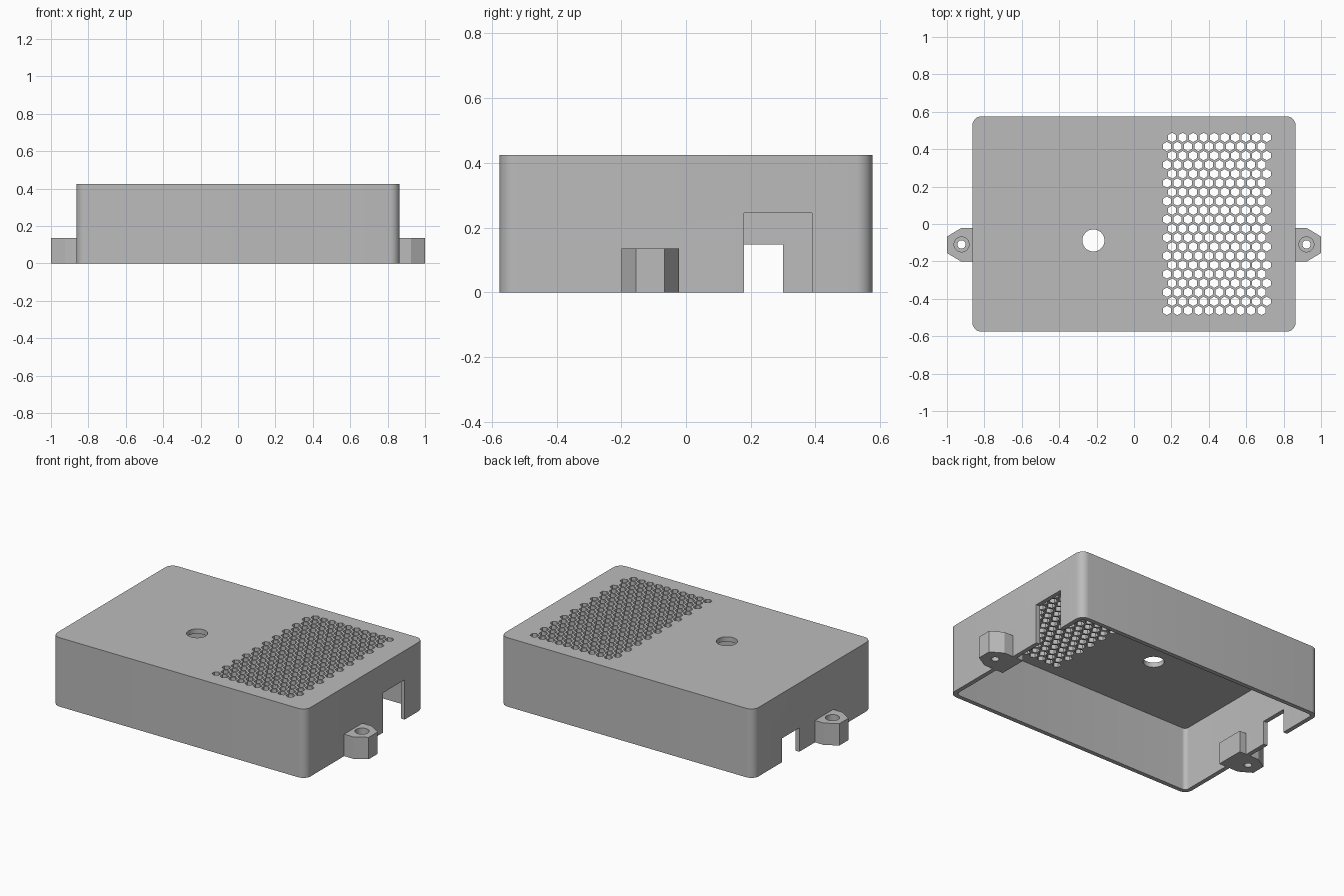
import bpy, bmesh, math

if "Cube" in bpy.data.objects:
    bpy.data.objects.remove(bpy.data.objects["Cube"])

grey = bpy.data.materials.new("case_grey")
grey.diffuse_color = (0.5, 0.5, 0.5, 1)
grey.use_nodes = True
grey.node_tree.nodes["Principled BSDF"].inputs["Base Color"].default_value = grey.diffuse_color


def rounded_rect(hx, hy, r, seg=8):
    pts = []
    for sx, sy, a0 in ((1, 1, 0), (-1, 1, 90), (-1, -1, 180), (1, -1, 270)):
        for i in range(seg + 1):
            a = math.radians(a0 + 90 * i / seg)
            pts.append((sx * (hx - r) + r * math.cos(a), sy * (hy - r) + r * math.sin(a)))
    return pts


def polygon(cx, cy, r, n, turn=0):
    return [(cx + r * math.cos(turn + 2 * math.pi * i / n),
             cy + r * math.sin(turn + 2 * math.pi * i / n)) for i in range(n)]


def rect(x0, x1, y0, y1):
    return [(x0, y0), (x1, y0), (x1, y1), (x0, y1)]


def prisms(name, parts):
    """One object made of extruded outlines: (points, z0, z1)."""
    bm = bmesh.new()
    for pts, z0, z1 in parts:
        low = [bm.verts.new((x, y, z0)) for x, y in pts]
        high = [bm.verts.new((x, y, z1)) for x, y in pts]
        bm.faces.new(low)
        bm.faces.new(high)
        for i in range(len(pts)):
            j = (i + 1) % len(pts)
            bm.faces.new((low[i], low[j], high[j], high[i]))
    bmesh.ops.recalc_face_normals(bm, faces=bm.faces)
    mesh = bpy.data.meshes.new(name)
    bm.to_mesh(mesh)
    bm.free()
    ob = bpy.data.objects.new(name, mesh)
    bpy.context.collection.objects.link(ob)
    mesh.materials.append(grey)
    return ob


def activate(ob):
    bpy.ops.object.select_all(action='DESELECT')
    ob.select_set(True)
    bpy.context.view_layer.objects.active = ob


def cut(ob, parts):
    cutter = prisms("cutter", parts)
    cutter.hide_render = True
    mod = ob.modifiers.new("cut", 'BOOLEAN')
    mod.operation, mod.solver, mod.object = 'DIFFERENCE', 'EXACT', cutter
    activate(ob)
    bpy.ops.object.modifier_apply(modifier=mod.name)
    bpy.data.objects.remove(cutter)


HX, HY, H, WALL, LID = 0.864, 0.576, 0.425, 0.027, 0.03

# Case shell, open underneath
case = prisms("case_shell", [(rounded_rect(HX, HY, 0.05), 0, H)])
cut(case, [(rounded_rect(HX - WALL, HY - WALL, 0.025), -0.1, H - LID)])

# Cable openings in the right and left walls
cut(case, [(rect(0.82, 0.9, 0.18, 0.39), -0.1, 0.245),
           (rect(-0.9, -0.82, 0.13, 0.30), -0.1, 0.147)])

# Button hole and honeycomb vents through the lid
holes = [(polygon(-0.217, -0.088, 0.059, 48), H - 0.1, H + 0.1)]
pitch = 0.0562
for row in range(20):
    y = 0.463 - row * 0.0487
    x0 = 0.204 if row % 2 == 0 else 0.176
    for col in range(10):
        holes.append((polygon(x0 + col * pitch, y, 0.025, 6, math.pi / 2), H - 0.1, H + 0.1))
cut(case, holes)

# Screw tabs reaching through the side walls, with counterbored holes
tabs = []
for side, s in (("left", -1), ("right", 1)):
    outline = [(0.79, -0.2), (0.925, -0.2), (1, -0.155), (1, -0.067), (0.925, -0.022), (0.79, -0.022)]
    tab = prisms(side + "_screw_tab", [([(s * x, y) for x, y in outline], 0, 0.135)])
    cut(tab, [(polygon(s * 0.922, -0.109, 0.022, 32), -0.1, 0.3)])
    cut(tab, [(polygon(s * 0.922, -0.109, 0.04, 32), 0.06, 0.3)])
    tabs.append(tab)

for ob in [case] + tabs:
    activate(ob)
    bpy.ops.object.shade_smooth_by_angle(angle=math.radians(30))
